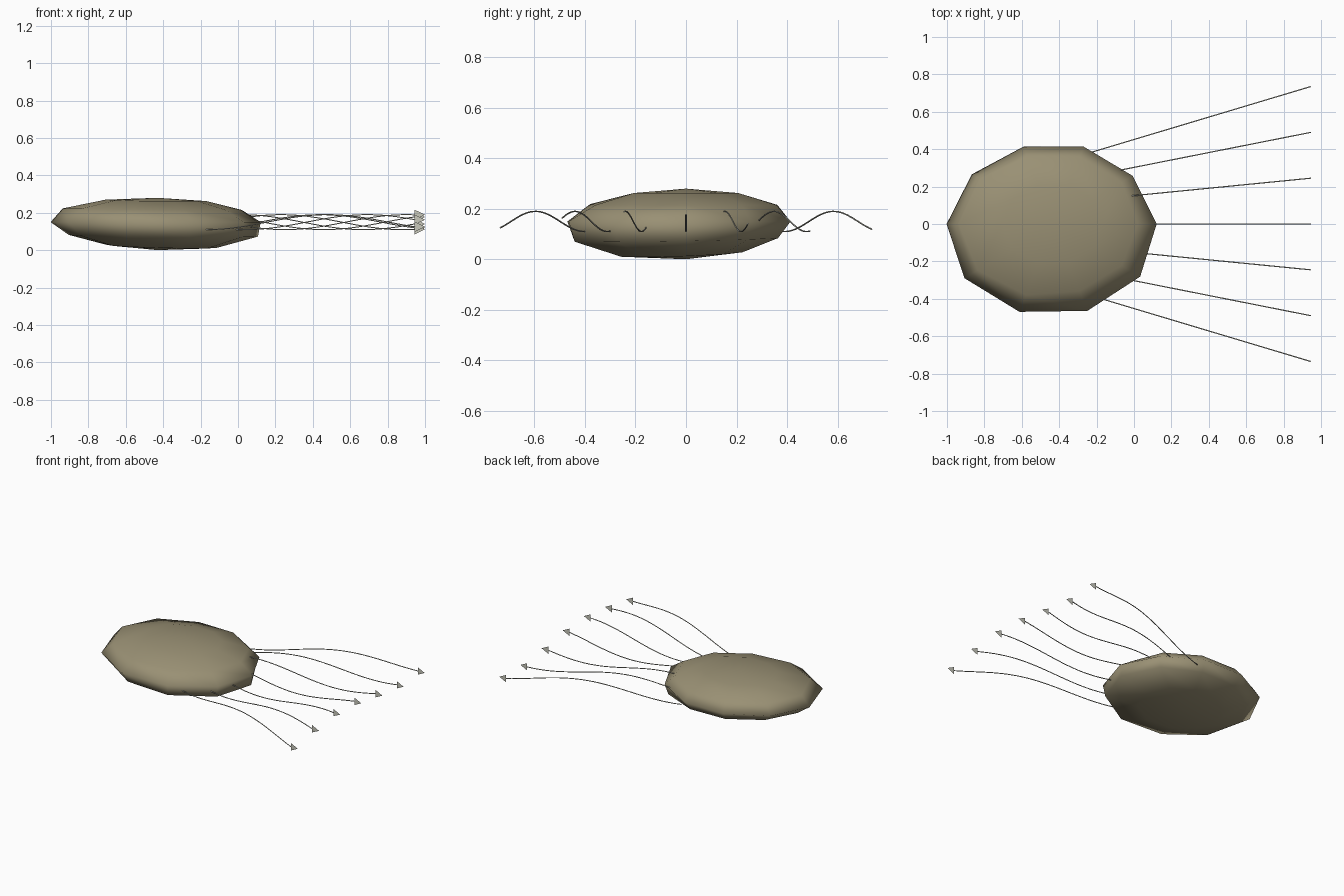
import bpy, bmesh, math
from mathutils import Vector, Matrix

if "Cube" in bpy.data.objects:
    bpy.data.objects.remove(bpy.data.objects["Cube"], do_unlink=True)


def make_material(name, color):
    mat = bpy.data.materials.new(name)
    mat.use_nodes = True
    mat.diffuse_color = color
    mat.node_tree.nodes["Principled BSDF"].inputs["Base Color"].default_value = color
    return mat


olive = make_material("olive", (0.32, 0.28, 0.175, 1))
pale_grey = make_material("pale tendril grey", (0.58, 0.58, 0.5, 1))

MID = 0.15          # height of the body centre and of the wave axis


def add_object(name, data, mat):
    obj = bpy.data.objects.new(name, data)
    bpy.context.collection.objects.link(obj)
    data.materials.append(mat)
    return obj


# Body: flattened ten-sided sphere, corners on the x axis, swollen toward the front underside
bm = bmesh.new()
bmesh.ops.create_uvsphere(bm, u_segments=10, v_segments=6, radius=1,
                          matrix=Matrix.Rotation(math.pi / 10, 4, "Z"))
for v in bm.verts:
    x, y, z = v.co
    swell = 1.05 - 0.02 * x - 0.08 * y - 0.1 * z + 0.03 * x * x - 0.2 * x * z + 0.1 * y * z
    swell = max(1, swell)
    v.co = Vector((0.52 * x, 0.435 * y, 0.13 * z)) * swell + Vector((-0.43, 0, MID))
for f in bm.faces:
    f.smooth = True
body_mesh = bpy.data.meshes.new("body")
bm.to_mesh(body_mesh)
bm.free()
add_object("body", body_mesh, olive)

# Tendrils: seven waving strands fanned out from the right end, each with a flat tip
END_X = 0.945
START = {0: (0.08, 0), 1: (-0.02, 0.15), 2: (-0.08, 0.287), 3: (-0.23, 0.383)}
STEPS = 32


def wave_height(x, index):
    peak = 0.48 + 0.21 * index
    return MID + 0.04 * math.cos(math.tau * (x - peak) / 1.3)


for i in range(7):
    rank = i - 3
    side = 1 if rank > 0 else -1
    x0, y0 = START[abs(rank)]
    y0 *= side
    y1 = 0.245 * rank

    curve = bpy.data.curves.new(f"tendril_{i + 1}", "CURVE")
    curve.dimensions = "3D"
    curve.bevel_depth = 0.003
    curve.bevel_resolution = 1
    curve.use_fill_caps = True
    spline = curve.splines.new("POLY")
    spline.points.add(STEPS)
    for k, p in enumerate(spline.points):
        t = k / STEPS
        x = x0 + (END_X - x0) * t
        p.co = (x, y0 + (y1 - y0) * t, wave_height(x, i), 1)
    strand = add_object(f"tendril_{i + 1}", curve, pale_grey)
    bpy.ops.object.select_all(action="DESELECT")
    strand.select_set(True)
    bpy.context.view_layer.objects.active = strand
    bpy.ops.object.convert(target="MESH")

    # Flat upright triangle at the tip
    z = wave_height(END_X, i)
    tip = bpy.data.meshes.new(f"tendril_tip_{i + 1}")
    tip.from_pydata([(END_X, y1, z - 0.027), (1, y1, z), (END_X, y1, z + 0.027)], [], [(0, 1, 2)])
    add_object(f"tendril_tip_{i + 1}", tip, pale_grey)
